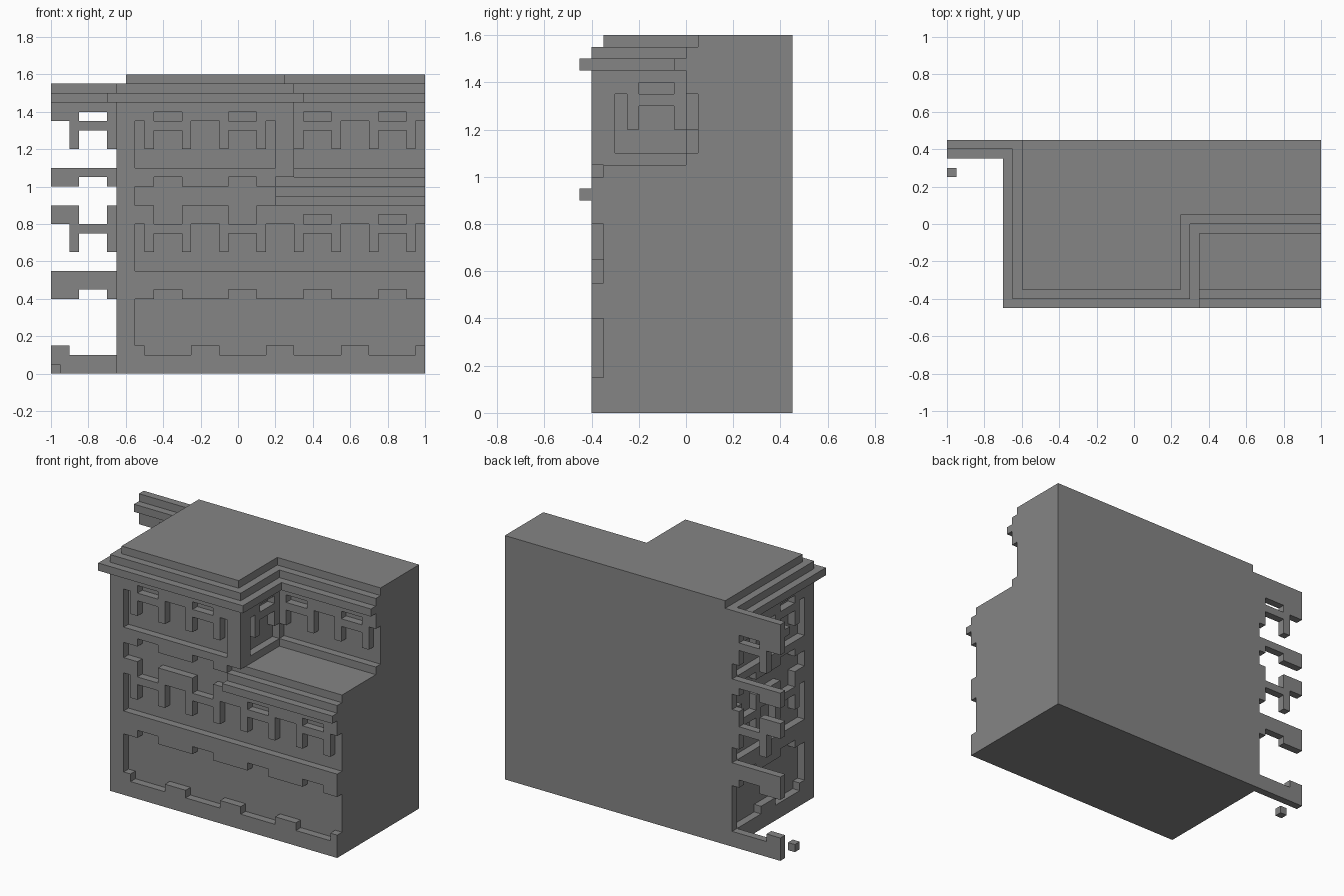
import bpy
import bmesh

U = 0.05  # one block; all sizes below are counted in blocks
STOREYS = (11, 22)

old = bpy.data.objects.get("Cube")
if old:
    bpy.data.objects.remove(old, do_unlink=True)

stone = bpy.data.materials.new("grey stone")
stone.use_nodes = True
grey = (0.235, 0.235, 0.235, 1)
stone.diffuse_color = grey
stone.node_tree.nodes["Principled BSDF"].inputs["Base Color"].default_value = grey


def finish(name, bm):
    bmesh.ops.recalc_face_normals(bm, faces=bm.faces[:])
    mesh = bpy.data.meshes.new(name)
    bm.to_mesh(mesh)
    bm.free()
    mesh.materials.append(stone)
    obj = bpy.data.objects.new(name, mesh)
    bpy.context.collection.objects.link(obj)
    return obj


def prism(name, plan, z0, z1):
    """Upright solid from a floor plan."""
    bm = bmesh.new()
    low = [bm.verts.new((x * U, y * U, z0 * U)) for x, y in plan]
    high = [bm.verts.new((x * U, y * U, z1 * U)) for x, y in plan]
    bm.faces.new(low)
    bm.faces.new(high)
    n = len(plan)
    for i in range(n):
        j = (i + 1) % n
        bm.faces.new((low[i], low[j], high[j], high[i]))
    return finish(name, bm)


def box(name, x0, x1, y0, y1, z0, z1):
    return prism(name, [(x0, y0), (x1, y0), (x1, y1), (x0, y1)], z0, z1)


def rect(t0, t1, z0, z1):
    return {(t, z) for t in range(t0, t1) for z in range(z0, z1)}


def openings(a, b, windows, has_band):
    """Recessed cells of a wall between a and b, one bay per window."""
    # Ground floor with bumps along the sill and notches along the top
    cut = rect(a, b, 3, 8)
    for w in windows:
        cut |= rect(w - 1, w + 4, 2, 3) | rect(w, w + 3, 8, 9)
    # Upper storeys with hanging jambs, lintels and slots
    for z in STOREYS:
        cut |= rect(a, b, z, z + 5)
        for w in windows:
            cut -= rect(w - 1, w, z + 2, z + 5)
            cut -= rect(w + 3, w + 4, z + 2, z + 5)
            cut -= rect(w, w + 3, z + 4, z + 5)
            cut |= rect(w, w + 3, z + 5, z + 6)
    # Open band between the storeys
    if has_band:
        cut |= rect(a, b, 18, 20)
        for w in windows:
            cut |= rect(w, w + 3, 16, 18) | rect(w, w + 3, 20, 21)
    return {(t, z) for t, z in cut if a <= t < b}


def panel(name, axis, depth, cells):
    """Wall one block thick running along an axis, starting at a depth."""
    bm = bmesh.new()
    d = depth + 0.5
    for t, z in sorted(cells):
        ring = [(t, z), (t + 1, z), (t + 1, z + 1), (t, z + 1)]
        bm.faces.new([bm.verts.new((p * U, d * U, q * U) if axis == "x"
                                   else (d * U, p * U, q * U)) for p, q in ring])
    bmesh.ops.remove_doubles(bm, verts=bm.verts[:], dist=U / 10)
    bmesh.ops.dissolve_limit(bm, angle_limit=0.02, verts=bm.verts[:], edges=bm.edges[:])
    wall = finish(name, bm)
    solid = wall.modifiers.new("thickness", "SOLIDIFY")
    solid.thickness = U
    solid.offset = 0


def eaves_plan(o):
    """Outline of the tall walls and side wing, pushed out by o."""
    return [(20, 9), (20, -o), (6 + o, -o), (6 + o, -8 - o), (-13 - o, -8 - o),
            (-13 - o, 8 - o), (-20, 8 - o), (-20, 9)]


# Solid cores
prism("tall_core", [(20, 9), (20, 1), (5, 1), (5, -7), (-12, -7), (-12, 9)], 0, 32)
box("terrace_core", 5, 20, -7, 1, 0, 21)

# Front wall: tall on one side, stopping at the terrace on the other
front = rect(-13, 20, 0, 18) | rect(-13, 4, 18, 21) | rect(-13, 6, 21, 29)
front -= openings(-11, 4, (-9, -1), True)
front -= openings(4, 20, (7, 15), False) & rect(4, 20, 0, 18)
panel("front_wall", "x", -8, front)

# Side wall and the thin wing beyond it
panel("side_wall", "y", -13, rect(-7, 8, 0, 29) - openings(-6, 8, (-4, 4), True))
panel("wing_wall", "x", 8, rect(-20, -12, 0, 29) - openings(-20, -13, (-17,), True))

# Walls overlooking the terrace
panel("terrace_side_wall", "y", 5, rect(-7, 0, 21, 29) - openings(-6, 0, (-4,), False))
panel("terrace_back_wall", "x", 0, rect(5, 20, 21, 29) - openings(6, 20, (7, 15), False))

# Cornices
prism("upper_cornice", eaves_plan(1), 29, 30)
prism("upper_cornice_step", eaves_plan(0), 30, 31)
box("terrace_cornice", 4, 20, -9, -7, 18, 19)
box("terrace_cornice_step", 4, 20, -8, -7, 19, 20)

# Loose block on the ground
box("loose_block", -20, -19, 5, 6, 0, 1)
